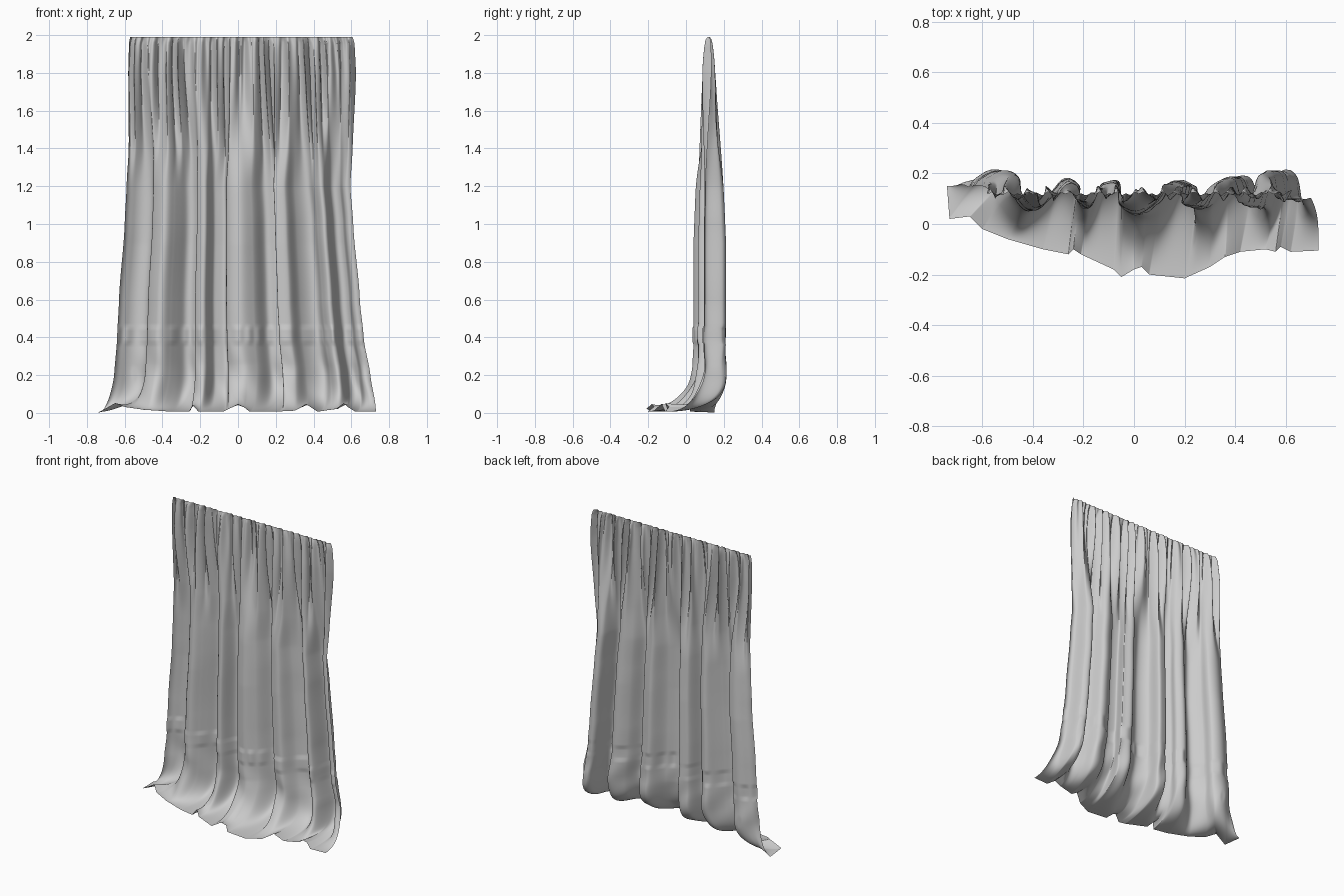
import bpy, math

if "Cube" in bpy.data.objects:
    bpy.data.objects.remove(bpy.data.objects["Cube"])

NU, NV, NF = 560, 120, 36   # columns, hanging rows, floor rows
TOP, BEND = 1.99, 0.26

# plan of the big folds where the cloth hangs (x, y)
PLAN = [(-.63, .15), (-.57, .20), (-.48, .19), (-.47, .12), (-.42, .06), (-.35, .09),
        (-.28, .17), (-.22, .15), (-.22, .10), (-.17, .07), (-.12, .16), (-.06, .16),
        (-.05, .08), (.02, .04), (.09, .08), (.16, .16), (.23, .15), (.22, .08),
        (.28, .07), (.34, .15), (.43, .18), (.46, .11), (.51, .07), (.55, .20),
        (.60, .19), (.62, .11), (.66, .10)]
# edge lying on the floor (fold index, x, y, z)
HEM = [(0, -.74, .15, 0), (1.2, -.73, .02, .005), (2.2, -.65, .03, .05), (3, -.6, -.02, .03),
       (4, -.5, -.06, .015), (6, -.36, -.1, .005), (7.5, -.26, -.12, .005), (8.3, -.24, -.1, .04),
       (9, -.21, -.12, .005), (11, -.08, -.18, .005), (11.8, -.05, -.21, .02), (12.6, 0, -.18, .045),
       (13.3, .03, -.17, .03), (14, .06, -.2, .005), (16, .2, -.215, .005), (18, .3, -.17, .01),
       (19, .36, -.13, .045), (20, .42, -.11, .005), (22, .52, -.1, .02), (22.8, .56, -.11, .05),
       (23.5, .58, -.09, .03), (24.2, .62, -.11, .005), (26, .73, -.105, .005)]
# side outlines (z, left x, right x)
SIDES = [(0, -.68, .73), (.2, -.655, .70), (.4, -.64, .665), (.6, -.63, .645), (1, -.60, .61),
         (1.2, -.59, .595), (1.4, -.58, .605), (1.8, -.585, .62), (1.95, -.58, .615), (2, -.57, .605)]


def smooth(a, b, x):
    t = min(1, max(0, (x - a) / (b - a)))
    return t * t * (3 - 2 * t)


def table(rows, k):
    """Eased-linear lookup in a table keyed on its first column."""
    for a, b in zip(rows, rows[1:]):
        if k <= b[0]:
            t = max(0, (k - a[0]) / (b[0] - a[0]))
            t = .5 * t + .5 * t * t * (3 - 2 * t)
            return [p + (q - p) * t for p, q in zip(a[1:], b[1:])]
    return list(rows[-1][1:])


def catmull(k):
    i = min(int(k), len(PLAN) - 2)
    t = k - i
    p = [PLAN[min(max(i + d, 0), len(PLAN) - 1)] for d in (-1, 0, 1, 2)]
    return [.5 * (2 * b + (c - a) * t + (2 * a - 5 * b + 4 * c - d) * t * t
            + (3 * b - a - 3 * c + d) * t ** 3) for a, b, c, d in zip(*p)]


def hang(u, z):
    """Point of the hanging cloth: fine gathers merging into big folds."""
    s = (2 - z) / 2
    left, right = table(SIDES, z)
    px, py = catmull(u * (len(PLAN) - 1))
    amp = .09 * min(1, (max(s - .004, 0) / .55) ** .5)
    big = smooth(.0, .42, s)
    x_top = u
    x_low = (px + .63) / 1.29
    x = left + (right - left) * (x_top + (x_low - x_top) * smooth(.0, .5, s))
    # medium and fine gathers
    ph = 2 * math.pi * (15 * u + .35 * math.sin(9 * u) + .2 * math.sin(31 * u))
    med = (1 - big) * .75 + .05
    y = .12 + amp * (big * (py - .12) / .085 + med * math.sin(ph))
    x += (1 - big) * amp * .14 * math.sin(2 * ph + 1)
    fine = math.sin(2 * math.pi * 31 * u + 2 * math.sin(14 * u))
    y += .007 * fine * smooth(0, .01, s) * (1 - smooth(.05, .25, s))
    # stitched band above the hem, slightly puckered
    band = smooth(.365, .378, z) * (1 - smooth(.448, .46, z))
    y -= band * (.004 + .003 * math.sin(u * 150 + 3 * math.sin(u * 23)))
    # soft wrinkles low down
    y += .005 * smooth(.5, .2, z) * math.sin(u * 60 + z * 22) if z < .5 else 0
    return x, min(.215, max(.03, y)), z


def floor_point(u, t):
    """Cloth sweeping forward from the hanging part on to the floor."""
    z = BEND * (1 - t) ** 1.9
    x, y, _ = hang(u, z)
    hx, hy, hz = table(HEM, u * 26)
    g = t ** (1.35 + 1.3 * max(0, y - .04) / .16)
    return (x + (hx - x) * g, y + (hy - y) * g, .002 + z + hz * t * t)


# curtain sheet
verts, faces = [], []
for j in range(NV + NF + 1):
    for i in range(NU + 1):
        u = i / NU
        if j <= NV:
            verts.append(hang(u, TOP + (BEND - TOP) * j / NV))
        else:
            verts.append(floor_point(u, (j - NV) / NF))
W = NU + 1
for j in range(NV + NF):
    for i in range(NU):
        a = j * W + i
        faces.append((a, a + W, a + W + 1, a + 1))
mesh = bpy.data.meshes.new("curtain")
mesh.from_pydata(verts, [], faces)
mesh.shade_smooth()
curtain = bpy.data.objects.new("curtain", mesh)
bpy.context.collection.objects.link(curtain)

# single cloth colour
cloth = bpy.data.materials.new("light grey cloth")
cloth.diffuse_color = (.6, .6, .6, 1)
cloth.use_nodes = True
cloth.node_tree.nodes["Principled BSDF"].inputs["Base Color"].default_value = cloth.diffuse_color
mesh.materials.append(cloth)
